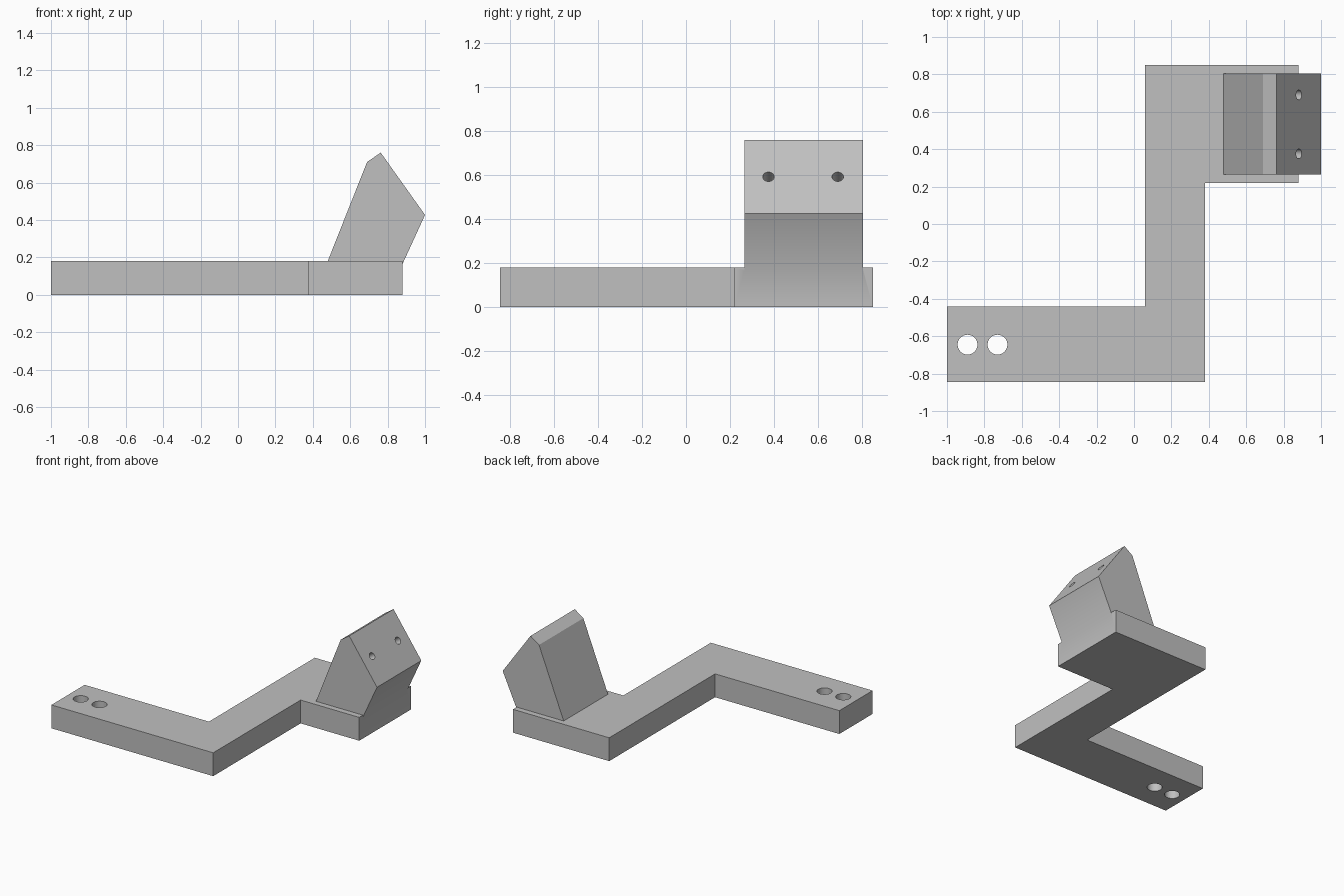
import bpy
import math
from mathutils import Vector

cube = bpy.data.objects.get("Cube")
if cube:
    bpy.data.objects.remove(cube, do_unlink=True)

grey = bpy.data.materials.new("plain grey")
grey.use_nodes = True
colour = (0.53, 0.53, 0.53, 1)
grey.diffuse_color = colour
grey.node_tree.nodes["Principled BSDF"].inputs["Base Color"].default_value = colour


def prism(name, outline, offset):
    """Extrude a closed 3D outline along an offset vector."""
    n = len(outline)
    base = [Vector(p) for p in outline]
    verts = base + [p + Vector(offset) for p in base]
    faces = [tuple(range(n))[::-1], tuple(range(n, 2 * n))]
    faces += [(i, (i + 1) % n, (i + 1) % n + n, i + n) for i in range(n)]
    mesh = bpy.data.meshes.new(name)
    mesh.from_pydata(verts, [], faces)
    mesh.materials.append(grey)
    obj = bpy.data.objects.new(name, mesh)
    bpy.context.collection.objects.link(obj)
    return obj


def combine(target, tool, operation):
    """Apply a boolean and discard the tool object."""
    mod = target.modifiers.new(operation, 'BOOLEAN')
    mod.operation = operation
    mod.solver = 'EXACT'
    mod.object = tool
    bpy.context.view_layer.objects.active = target
    bpy.ops.object.modifier_apply(modifier=mod.name)
    bpy.data.objects.remove(tool, do_unlink=True)


def drill(target, centre, axis, radius, depth):
    """Cut a round hole centred on a point along an axis."""
    turn = Vector(axis).to_track_quat('Z', 'Y')
    n = 40
    ring = [Vector(centre) + turn @ Vector((radius * math.cos(math.tau * i / n),
                                            radius * math.sin(math.tau * i / n),
                                            -depth)) for i in range(n)]
    tool = prism("drill", ring, turn @ Vector((0, 0, 2 * depth)))
    tool.hide_render = True
    combine(target, tool, 'DIFFERENCE')


# Flat stepped arm
arm = [(-1, -0.845), (0.38, -0.845), (0.38, 0.22), (0.88, 0.22),
       (0.88, 0.85), (0.06, 0.85), (0.06, -0.44), (-1, -0.44)]
bracket = prism("angled_bracket", [(x, y, 0) for x, y in arm], (0, 0, 0.18))

# Tilted mounting block, sunk into the arm
block = [(0.448, 0.1), (0.85, 0.1), (1.0, 0.427), (0.763, 0.76), (0.69, 0.71)]
head = prism("mounting_block", [(x, 0.805, z) for x, z in block], (0, -0.54, 0))
combine(bracket, head, 'UNION')

# Bolt holes through the arm
for x in (-0.89, -0.73):
    drill(bracket, (x, -0.645, 0.09), (0, 0, 1), 0.053, 0.2)

# Screw holes in the sloping face of the block
for y in (0.375, 0.69):
    drill(bracket, (0.881, y, 0.593), (0.333, 0, 0.237), 0.026, 0.2)

# Smooth shading with sharp corners kept
bpy.ops.object.select_all(action='DESELECT')
bracket.select_set(True)
bpy.context.view_layer.objects.active = bracket
bpy.ops.object.shade_smooth_by_angle(angle=math.radians(30))
